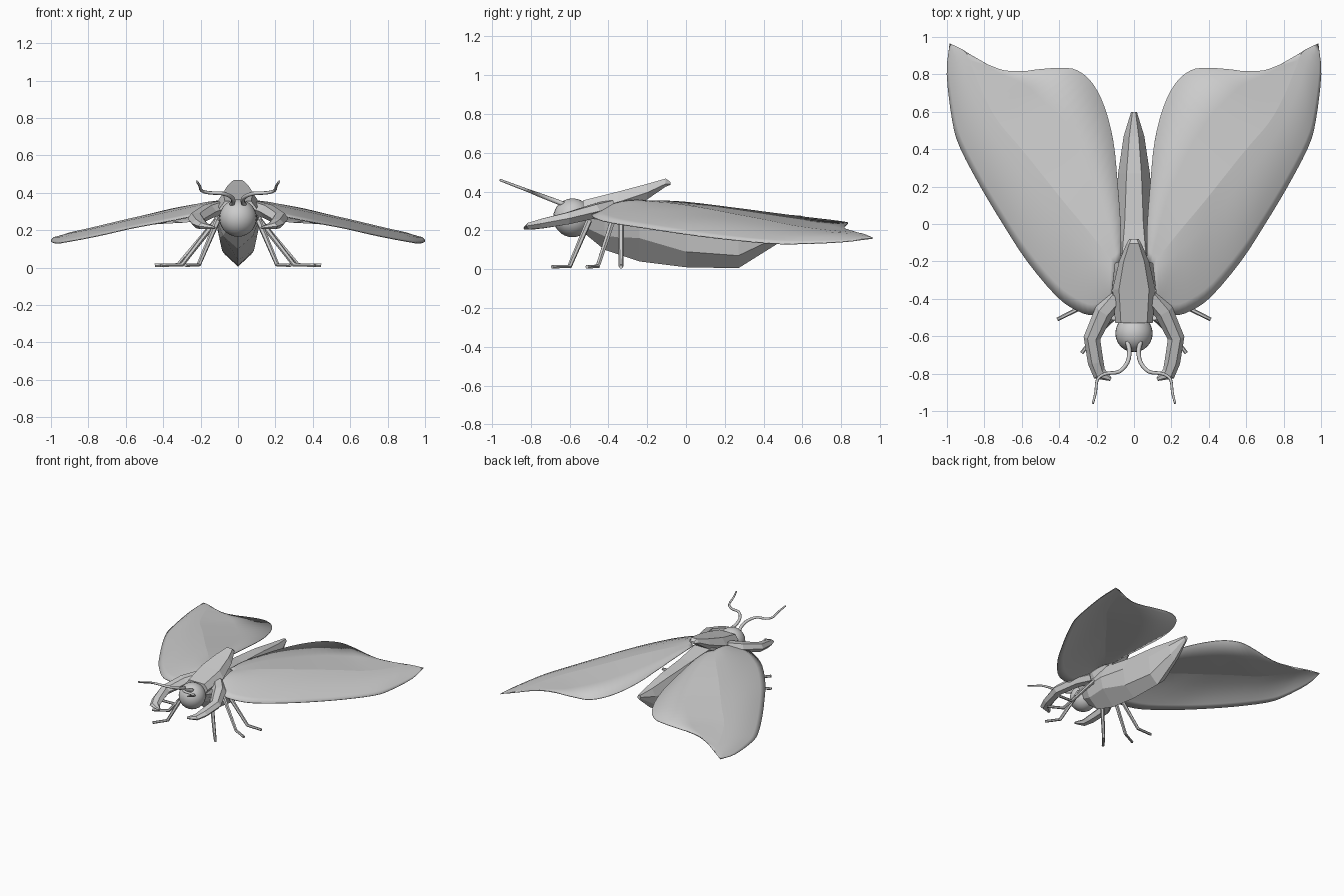
import bpy, bmesh, math
from mathutils import Vector

if "Cube" in bpy.data.objects:
    bpy.data.objects.remove(bpy.data.objects["Cube"])


def make(name, rings, closed=True, mirror=False, smooth=False, caps=True):
    """Skin a list of equal-length point rows into one object."""
    bm = bmesh.new()
    vs = [[bm.verts.new(p) for p in r] for r in rings]
    n = len(rings[0])
    for a, b in zip(vs, vs[1:]):
        for i in range(n if closed else n - 1):
            j = (i + 1) % n
            bm.faces.new((a[i], a[j], b[j], b[i]))
    if closed and caps:
        bm.faces.new(vs[0])
        bm.faces.new(vs[-1])
    bmesh.ops.remove_doubles(bm, verts=bm.verts, dist=0.0005)
    bmesh.ops.recalc_face_normals(bm, faces=bm.faces)
    for f in bm.faces:
        f.smooth = smooth
    me = bpy.data.meshes.new(name)
    bm.to_mesh(me)
    bm.free()
    ob = bpy.data.objects.new(name, me)
    bpy.context.collection.objects.link(ob)
    if mirror:
        ob.modifiers.new("Mirror", 'MIRROR').use_mirror_merge = False
    return ob


def tube(name, path, sizes, sides=6, smooth=False):
    """Mirrored sweep with a (half width, half height) at each path point."""
    pts = [Vector(p) for p in path]
    rings = []
    for i, p in enumerate(pts):
        t = (pts[min(i + 1, len(pts) - 1)] - pts[max(i - 1, 0)]).normalized()
        side = t.cross(Vector((0, 0, 1))).normalized()
        up = side.cross(t)
        w, h = sizes[i]
        rings.append([p + side * w * math.cos(2 * math.pi * k / sides)
                      + up * h * math.sin(2 * math.pi * k / sides) for k in range(sides)])
    return make(name, rings, mirror=True, smooth=smooth)


def smooth_path(pts, steps=4):
    """Catmull-Rom resampling."""
    p = [Vector(q) for q in pts]
    p = [2 * p[0] - p[1]] + p + [2 * p[-1] - p[-2]]
    out = []
    for a, b, c, d in zip(p, p[1:], p[2:], p[3:]):
        for k in range(steps):
            t = k / steps
            out.append(0.5 * (2 * b + (c - a) * t + (2 * a - 5 * b + 4 * c - d) * t * t
                              + (3 * b - a - 3 * c + d) * t ** 3))
    return out + [p[-2]]


# Wings: leading edge, sharp vein, trailing edge
lead = [(.12, -.38, .335), (.16, -.44, .305), (.22, -.485, .28), (.30, -.465, .262),
        (.41, -.39, .24), (.57, -.20, .21), (.70, 0, .18), (.82, .20, .155),
        (.93, .41, .135), (.97, .55, .13), (1.0, .80, .14), (.985, .965, .16)]
vein = [(.10, -.21, .353), (.17, -.13, .345), (.25, -.03, .333), (.36, .10, .312),
        (.48, .25, .283), (.60, .40, .255), (.72, .54, .226), (.79, .66, .208),
        (.83, .75, .198), (.87, .85, .188), (.90, .917, .18), (.985, .965, .16)]
trail = [(.07, -.20, .352), (.07, -.02, .347), (.09, .25, .315), (.11, .44, .29),
         (.155, .62, .267), (.22, .75, .252), (.30, .82, .242), (.39, .835, .238),
         (.53, .825, .225), (.65, .81, .213), (.78, .85, .197), (.985, .965, .16)]
rows = []
lead, vein, trail = (smooth_path(e, 3) for e in (lead, vein, trail))
for l, v, t in zip(lead, vein, trail):
    row = []
    for s in (0, .12, .3, .5, .75):
        q = l.lerp(v, s)
        q.z += .018 * 4 * s * (1 - s) * min(1, (v - l).length / .3)
        row.append(q)
    rows.append(row + [v, v.lerp(t, .5), t])
wing = make("wings", rows, closed=False, mirror=True, smooth=True)
vein_keys = {tuple(round(c, 4) for c in v) for v in vein}
on_vein = [tuple(round(c, 4) for c in v.co) in vein_keys for v in wing.data.vertices]
for e in wing.data.edges:
    e.use_edge_sharp = on_vein[e.vertices[0]] and on_vein[e.vertices[1]]
sol = wing.modifiers.new("Thickness", 'SOLIDIFY')
sol.thickness = .005
sol.offset = 0

# Keeled body: y, mid width, mid z, low width, low z, keel z, top width, top z
body = [(-.53, .07, .27, .05, .22, .19, .05, .33), (-.42, .11, .25, .08, .17, .10, .07, .36),
        (-.24, .12, .25, .10, .16, .04, .07, .36), (0, .105, .22, .085, .09, .01, .05, .33),
        (.27, .085, .21, .07, .07, .005, .04, .31), (.47, .055, .23, .04, .165, .13, .025, .285),
        (.60, .015, .26, .012, .25, .24, .008, .275)]
make("body", [[(0, y, zb), (wl, y, zl), (w, y, zm), (wt, y, zt),
               (-wt, y, zt), (-w, y, zm), (-wl, y, zl)]
              for y, w, zm, wl, zl, zb, wt, zt in body])

# Back shell: y, outer width, outer z, top width, top z, bottom z
shell = [(-.53, .10, .315, .07, .355, .27), (-.35, .115, .345, .08, .40, .29),
         (-.20, .08, .395, .055, .44, .36), (-.105, .04, .44, .025, .467, .425),
         (-.08, .025, .44, .015, .45, .435)]
make("back_shell", [[(wo, y, zo), (wi, y, zt), (-wi, y, zt), (-wo, y, zo),
                     (-wo * .7, y, zb), (wo * .7, y, zb)]
                    for y, wo, zo, wi, zt, zb in shell])

# Head
bpy.ops.mesh.primitive_uv_sphere_add(segments=24, ring_count=14, radius=.1,
                                     location=(0, -.585, .265))
head = bpy.context.object
head.name = "head"
bpy.ops.object.shade_smooth()

# Antennae
path = [(.035, -.63), (.025, -.68), (.035, -.74), (.08, -.79), (.15, -.80),
        (.195, -.83), (.205, -.90), (.22, -.96)]
path = smooth_path([(x, y, .335 + (-.63 - y) * .38) for x, y in path], 3)
n = len(path) - 1
tube("antennae", path, [(.013 - .007 * i / n,) * 2 for i in range(n + 1)], 8, True)

# Grasping forelimbs
tube("forelimbs", [(.09, -.39, .32), (.16, -.47, .30), (.225, -.61, .262),
                   (.205, -.74, .235), (.185, -.80, .222), (.125, -.83, .212)],
     [(.05, .04), (.052, .04), (.045, .035), (.042, .028), (.038, .02), (.01, .008)])

# Walking legs: hip, ankle, toe
legs = {"front_legs": ((.11, -.50, .25), (.21, -.60, .015), (.28, -.69, .012)),
        "middle_legs": ((.11, -.375, .26), (.30, -.455, .015), (.41, -.51, .012)),
        "rear_legs": ((.11, -.335, .26), (.32, -.335, .015), (.445, -.335, .012))}
for name, (hip, ankle, toe) in legs.items():
    tube(name, [hip, ankle, toe], [(.016, .016), (.012, .012), (.01, .01)], 6)
